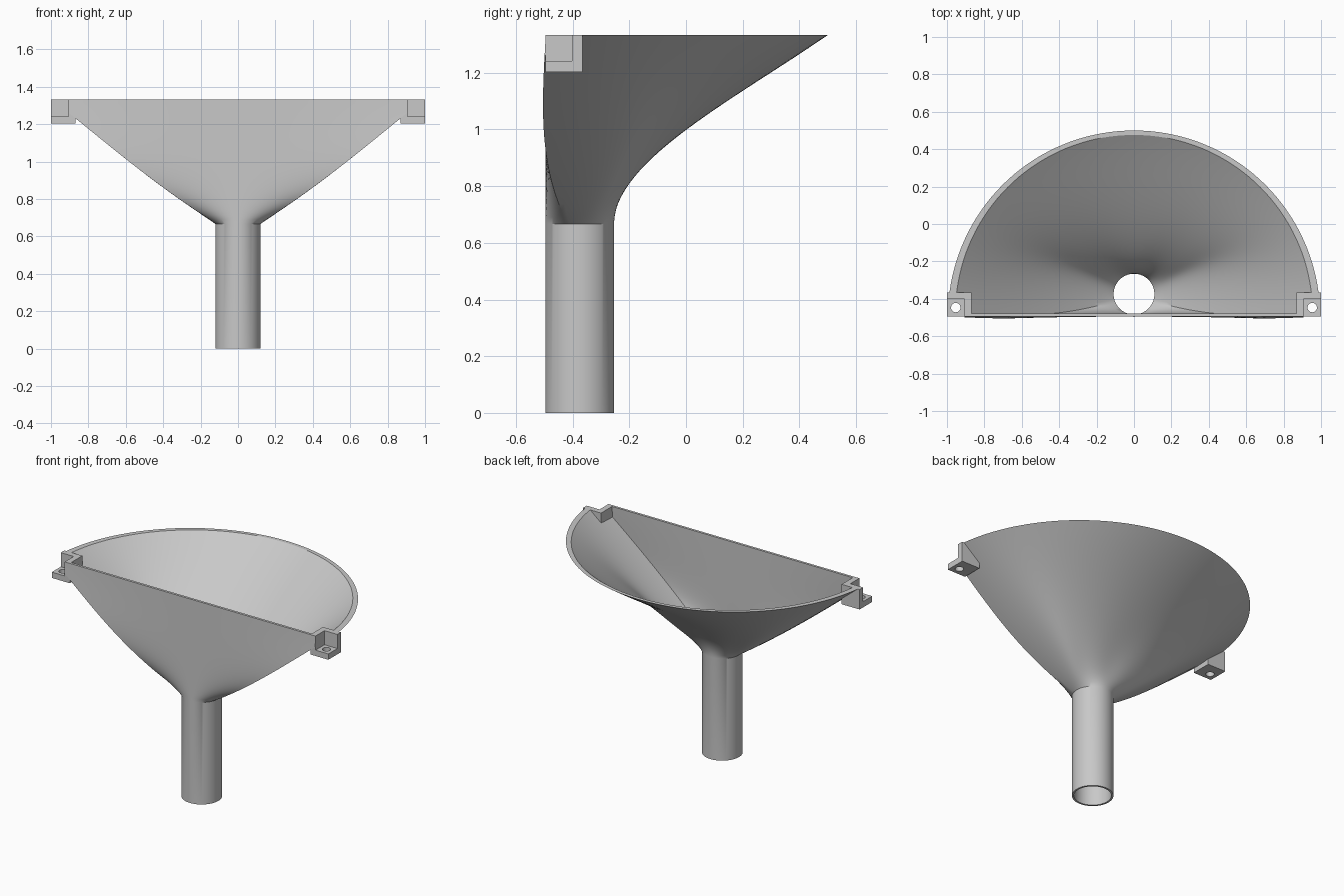
import bpy, bmesh, math
from mathutils import Vector

cube = bpy.data.objects.get("Cube")
if cube:
    bpy.data.objects.remove(cube)

grey = bpy.data.materials.new("plain grey")
grey.use_nodes = True
colour = (0.58, 0.58, 0.58, 1)
grey.diffuse_color = colour
grey.node_tree.nodes["Principled BSDF"].inputs["Base Color"].default_value = colour

NECK_Z, TOP_Z, TUBE_Y = 0.667, 1.333, -0.375
FLAT_N, ARC_N, STEPS = 24, 72, 28
FLAT_HALF = math.radians(70)     # part of the tube that feeds the flat front


def make_object(name, bm):
    bmesh.ops.recalc_face_normals(bm, faces=bm.faces)
    mesh = bpy.data.meshes.new(name)
    bm.to_mesh(mesh)
    bm.free()
    mesh.materials.append(grey)
    obj = bpy.data.objects.new(name, mesh)
    bpy.context.collection.objects.link(obj)
    return obj


def ease(t, start, end):
    """Cubic from 0 to 1 with chosen end slopes."""
    return (3*t*t - 2*t**3) + start*(t**3 - 2*t*t + t) + end*(t**3 - t*t)


def ring(t, tube_r, mouth_r, flat_y):
    """Section of the bowl: circle at t=0, half disc at t=1."""
    pts = []
    for i in range(FLAT_N):                       # flat front, left to right
        v = 2*i/FLAT_N - 1
        a = v*FLAT_HALF
        x0, y0 = tube_r*math.sin(a), TUBE_Y - tube_r*math.cos(a)
        fx, fy = ease(t, 1.2, 0.95), 1 - (1 - t)**4
        bulge = 0.012*math.sin(math.pi*t)*v*v
        pts.append((x0 + (mouth_r*v - x0)*fx, y0 + (flat_y - y0)*fy - bulge))
    for i in range(ARC_N):                        # round back
        u = i/ARC_N
        phi = math.pi*u
        a = FLAT_HALF + u*(2*math.pi - 2*FLAT_HALF)
        x0, y0 = tube_r*math.sin(a), TUBE_Y - tube_r*math.cos(a)
        x1, y1 = mouth_r*math.cos(phi), flat_y + mouth_r*math.sin(phi)
        side = math.cos(phi)**2
        f = ease(t, 1.2*side, 1.28 - 0.33*side)
        near = side**6
        fy = f*(1 - near) + (1 - (1 - t)**4)*near
        bulge = 0.012*math.sin(math.pi*t)*near
        pts.append((x0 + (x1 - x0)*f, y0 + (y1 - y0)*fy - bulge))
    return pts


def skin(tube_r, mouth_r, flat_y):
    """Rings from the tube mouth up to the rim."""
    rows = [[Vector((x, y, 0)) for x, y in ring(0, tube_r, mouth_r, flat_y)]]
    for k in range(STEPS + 1):
        t = k/STEPS
        z = NECK_Z + t*(TOP_Z - NECK_Z)
        rows.append([Vector((x, y, z)) for x, y in ring(t, tube_r, mouth_r, flat_y)])
    return rows


# Funnel: outer skin up, inner skin down, closed at both rims
bm = bmesh.new()
rows = skin(0.121, 0.995, -0.495) + skin(0.109, 0.955, -0.479)[::-1]
loops = [[bm.verts.new(p) for p in row] for row in rows]
count = FLAT_N + ARC_N
for k, low in enumerate(loops):
    high = loops[(k + 1) % len(loops)]
    for i in range(count):
        j = (i + 1) % count
        bm.faces.new((low[i], low[j], high[j], high[i]))
funnel = make_object("funnel", bm)


def box(name, lo, hi):
    bm = bmesh.new()
    bmesh.ops.create_cube(bm, size=1)
    for v in bm.verts:
        v.co = Vector([lo[i] + (v.co[i] + 0.5)*(hi[i] - lo[i]) for i in range(3)])
    return make_object(name, bm)


def mirrored_box(name, side, lo, hi):
    xs = sorted((side*lo[0], side*hi[0]))
    return box(name, (xs[0], *lo[1:]), (xs[1], *hi[1:]))


def cut(target, cutter):
    mod = target.modifiers.new("cut", 'BOOLEAN')
    mod.operation, mod.solver, mod.object = 'DIFFERENCE', 'EXACT', cutter
    cutter.hide_render = True
    cutter.hide_set(True)
    cutter.display_type = 'WIRE'


# Corner brackets: notched block leaving an L wall and a drilled floor
for side, word in ((1, "left"), (-1, "right")):
    bracket = mirrored_box(word + "_bracket", side, (0.87, -0.495, 1.203), (1.0, -0.365, TOP_Z))
    notch = mirrored_box(word + "_notch_cutter", side, (0.907, -0.6, 1.241), (1.1, -0.402, 1.5))
    bm = bmesh.new()
    bmesh.ops.create_cone(bm, cap_ends=True, segments=32, radius1=0.025, radius2=0.025, depth=0.3)
    bmesh.ops.translate(bm, verts=bm.verts, vec=(side*0.953, -0.447, 1.2))
    hole = make_object(word + "_hole_cutter", bm)
    cut(bracket, notch)
    cut(bracket, hole)
    cut(funnel, notch)
    cut(funnel, hole)

# Apply the cuts, then drop the cutters
bpy.context.view_layer.update()
graph = bpy.context.evaluated_depsgraph_get()
parts = [o for o in bpy.context.collection.objects if o.modifiers]
baked = [(o, bpy.data.meshes.new_from_object(o.evaluated_get(graph))) for o in parts]
for obj, mesh in baked:
    obj.modifiers.clear()
    obj.data = mesh
for obj in [o for o in bpy.data.objects if o.name.endswith("_cutter")]:
    bpy.data.objects.remove(obj)

# Smooth bowl and tube with crisp rims
bpy.ops.object.select_all(action='DESELECT')
funnel.select_set(True)
bpy.context.view_layer.objects.active = funnel
bpy.ops.object.shade_smooth_by_angle(angle=math.radians(30))
